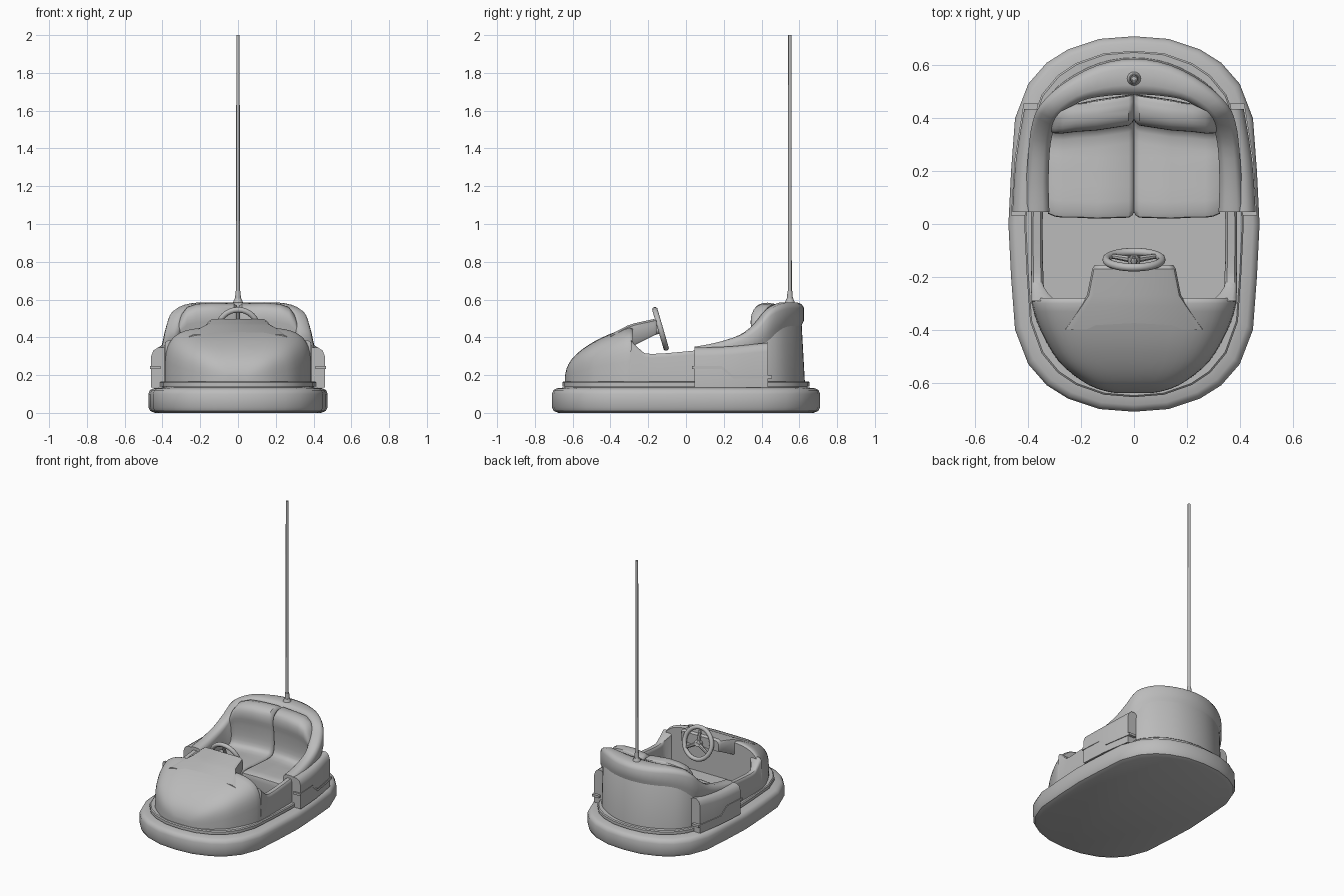
import bpy
import bmesh
import math
from mathutils import Vector

if "Cube" in bpy.data.objects:
    bpy.data.objects.remove(bpy.data.objects["Cube"], do_unlink=True)

grey = bpy.data.materials.new("plain grey")
grey.use_nodes = True
colour = (0.5, 0.5, 0.5, 1)
grey.diffuse_color = colour
grey.node_tree.nodes["Principled BSDF"].inputs["Base Color"].default_value = colour
parts = []


def finish(name, bm):
    """Turn a bmesh into a named, coloured object."""
    bmesh.ops.recalc_face_normals(bm, faces=bm.faces[:])
    mesh = bpy.data.meshes.new(name)
    bm.to_mesh(mesh)
    bm.free()
    mesh.materials.append(grey)
    obj = bpy.data.objects.new(name, mesh)
    bpy.context.collection.objects.link(obj)
    parts.append(obj)
    return obj


def loft(name, rings):
    """Skin a row of closed rings and cap both ends."""
    bm = bmesh.new()
    rows = [[bm.verts.new(p) for p in ring] for ring in rings]
    count = len(rows[0])
    for a, b in zip(rows, rows[1:]):
        for i in range(count):
            j = (i + 1) % count
            bm.faces.new((a[i], a[j], b[j], b[i]))
    bm.faces.new(rows[0])
    bm.faces.new(rows[-1])
    return finish(name, bm)


def spline(points, steps):
    """Resample a row of number tuples as a smooth curve through them."""
    pts = [Vector(p) for p in points]
    out = []
    for i in range(len(pts) - 1):
        before, a, b = pts[max(i - 1, 0)], pts[i], pts[i + 1]
        after = pts[min(i + 2, len(pts) - 1)]
        for s in range(steps):
            t = s / steps
            out.append(a + (b - before) * (t / 2)
                       + (before * 2 - a * 5 + b * 4 - after) * (t * t / 2)
                       + (a * 3 - before - b * 3 + after) * (t ** 3 / 2))
    return out + [pts[-1]]


def rail(name, stations, edge, drop, steps, wrap=True, lean=1):
    """Wall along stations of outer x, y, inner x, y, top and bottom."""
    if wrap:
        stations = stations + [(-s[0], s[1], -s[2], s[3], s[4], s[5])
                               for s in reversed(stations[:-1])]
    rings = []
    for ox, oy, ix, iy, top, low in spline(stations, steps):
        ring = [(ox, oy, low), (ox, oy * lean, top - drop)]
        for f, z in ((edge / 3, top - drop / 3), (edge, top),
                     (1 - edge, top), (1 - edge / 3, top - drop / 3)):
            ring.append((ox + (ix - ox) * f, (oy + (iy - oy) * f) * lean, z))
        ring += [(ix, iy, top - drop), (ix, iy, min(low, 0.2))]
        rings.append(ring)
    return loft(name, rings)


def mirrored(obj):
    mod = obj.modifiers.new("mirror", 'MIRROR')
    mod.use_axis = (True, False, False)
    mod.use_mirror_merge = False


def tube(name, a, b, r1, r2, sides=16):
    """Tapered round bar between two points."""
    a, b = Vector(a), Vector(b)
    bm = bmesh.new()
    bmesh.ops.create_cone(bm, cap_ends=True, segments=sides, radius1=r1,
                          radius2=r2, depth=(b - a).length)
    obj = finish(name, bm)
    obj.rotation_mode = 'QUATERNION'
    obj.rotation_quaternion = Vector((0, 0, 1)).rotation_difference(b - a)
    obj.location = (a + b) / 2


# Oval footprint shared by the bumper and the ledge
quarter = [(0.475, 0), (0.465, 0.2), (0.45, 0.4), (0.4, 0.53),
           (0.33, 0.61), (0.25, 0.66), (0.13, 0.7)]
right = quarter + [(0, 0.71)] + [(-x, y) for x, y in reversed(quarter)]
footprint = right + [(x, -y) for x, y in reversed(right[1:-1])]


def oval(inset_x, inset_y, z):
    return [(x * (1 - inset_x / 0.475), y * (1 - inset_y / 0.71), z)
            for x, y in footprint]


loft("bumper", [oval(d, d, z) for d, z in
                ((0.035, 0), (0.01, 0.01), (0, 0.03), (0, 0.1),
                 (0.008, 0.12), (0.025, 0.13), (0.07, 0.135))])
loft("floor_ledge", [oval(0.06 + d, 0.055 + d, z) for d, z in
                     ((0.012, 0.12), (0.012, 0.14), (0, 0.14),
                      (0, 0.16), (0.006, 0.166))])

# Hood: arched sections of y, half width and top
hood = []
for y, w, top in spline([(-0.64, 0.06, 0.2), (-0.632, 0.11, 0.235),
                         (-0.61, 0.17, 0.278), (-0.57, 0.23, 0.32),
                         (-0.52, 0.285, 0.357), (-0.45, 0.33, 0.397),
                         (-0.37, 0.368, 0.43), (-0.3, 0.387, 0.453),
                         (-0.28, 0.382, 0.445)], 2):
    arch = []
    for i in range(25):
        a = math.pi * i / 24
        c, s = math.cos(a), math.sin(a)
        arch.append((math.copysign(abs(c) ** 0.45, c) * w, y,
                     0.15 + (top - 0.15) * abs(s) ** 0.45))
    hood.append(arch)
loft("hood", hood)

# Dashboard hump that reaches back to the steering wheel
dash = []
for y, w, top, low in ((-0.4, 0.27, 0.415, 0.3), (-0.31, 0.205, 0.462, 0.34),
                       (-0.27, 0.178, 0.475, 0.36), (-0.17, 0.158, 0.497, 0.41),
                       (-0.155, 0.148, 0.487, 0.415)):
    side = [(w * 0.96, low), (w, low + 0.01), (w, top - 0.03),
            (w * 0.96, top - 0.01), (w * 0.86, top)]
    dash.append([(x, y, z) for x, z in side]
                + [(-x, y, z) for x, z in reversed(side)])
loft("dashboard", dash)

# Side sills and rear shell
rail("body_shell", [
    (0.387, -0.3, 0.29, -0.3, 0.385, 0.15),
    (0.389, -0.25, 0.335, -0.25, 0.335, 0.15),
    (0.39, -0.19, 0.343, -0.19, 0.312, 0.15),
    (0.39, 0.05, 0.345, 0.05, 0.33, 0.15),
    (0.385, 0.25, 0.335, 0.25, 0.35, 0.15),
    (0.37, 0.38, 0.31, 0.34, 0.42, 0.15),
    (0.325, 0.48, 0.27, 0.42, 0.48, 0.15),
    (0.25, 0.55, 0.2, 0.48, 0.5, 0.15),
    (0.13, 0.61, 0.1, 0.52, 0.51, 0.15),
    (0, 0.63, 0, 0.54, 0.51, 0.15)], 0.2, 0.02, 3, lean=0.97)

# Padded surround: arm rests rising into the back rim
rail("seat_surround", [
    (0.415, 0.045, 0.32, 0.045, 0.35, 0.29),
    (0.408, 0.16, 0.323, 0.16, 0.372, 0.3),
    (0.398, 0.29, 0.318, 0.28, 0.412, 0.33),
    (0.385, 0.38, 0.305, 0.35, 0.47, 0.37),
    (0.355, 0.45, 0.28, 0.41, 0.545, 0.43),
    (0.27, 0.53, 0.2, 0.465, 0.58, 0.475),
    (0.14, 0.6, 0.1, 0.485, 0.585, 0.485),
    (0, 0.625, 0, 0.49, 0.585, 0.49)], 0.27, 0.03, 3)

# Side pods with a stepped trim strip
mirrored(rail("side_pod", [
    (0.46, 0.045, 0.36, 0.045, 0.345, 0.135),
    (0.447, 0.24, 0.35, 0.24, 0.352, 0.135),
    (0.415, 0.435, 0.33, 0.435, 0.372, 0.135)], 0.35, 0.045, 3, wrap=False))
strip = []
for y, x, z in ((0.033, 0.465, 0.24), (0.19, 0.455, 0.24),
                (0.25, 0.451, 0.19), (0.455, 0.418, 0.19)):
    strip.append([(x, y, z - 0.008), (x, y, z + 0.008),
                  (x - 0.055, y, z + 0.008), (x - 0.055, y, z - 0.008)])
mirrored(loft("trim_strip", strip))

# Bench seat: one padded half, mirrored to leave a crease
profile = spline([(0.03, 0.16), (0.024, 0.25), (0.045, 0.287), (0.2, 0.28),
                  (0.35, 0.275), (0.387, 0.32), (0.385, 0.43), (0.375, 0.5),
                  (0.385, 0.55), (0.42, 0.575), (0.47, 0.575), (0.49, 0.53),
                  (0.49, 0.16)], 3)
seat = []
for x, sink, rise, back in ((0, 0.02, 0.98, 0.49), (0.006, 0.009, 0.99, 0.49),
                            (0.02, 0, 1, 0.49), (0.14, -0.004, 1, 0.48),
                            (0.22, 0, 0.99, 0.455), (0.27, 0, 0.93, 0.43),
                            (0.3, 0.004, 0.8, 0.41), (0.325, 0.015, 0.6, 0.39)):
    ring = []
    for y, z in profile:
        if z > 0.3:
            z = 0.3 + (z - 0.3) * rise
        if y > 0.3:
            y -= 0.12 * x
        ring.append((x, min(y + sink, back), max(z - sink, 0.16)))
    seat.append(ring)
mirrored(loft("bench_seat", seat))

# Steering wheel
centre = Vector((0, -0.135, 0.445))
axis = Vector((0, 0.96, 0.28))
up = Vector((0, -0.28, 0.96))
tilt = math.atan2(-axis.y, axis.z)
bpy.ops.mesh.primitive_torus_add(location=centre, rotation=(tilt, 0, 0),
                                 major_radius=0.105, minor_radius=0.015,
                                 major_segments=32, minor_segments=10)
wheel = bpy.context.object
wheel.name = "steering_wheel"
wheel.data.materials.append(grey)
parts.append(wheel)
for k in range(3):
    a = math.radians(90 + 120 * k)
    rim = centre + up * (0.1 * math.sin(a)) + Vector((0.1 * math.cos(a), 0, 0))
    tube("wheel_spoke", centre, rim, 0.014, 0.009, 8)
tube("steering_column", centre - axis * 0.1, centre + axis * 0.012, 0.026, 0.022)

# Power pole on the back rim
tube("pole_base", (0, 0.55, 0.575), (0, 0.55, 0.605), 0.03, 0.018)
tube("pole_socket", (0, 0.55, 0.6), (0, 0.55, 0.645), 0.016, 0.013)
tube("pole", (0, 0.55, 0.6), (0, 0.55, 2), 0.01, 0.009, 12)

# Soft shading with crisp edges
bpy.ops.object.select_all(action='DESELECT')
for obj in parts:
    obj.select_set(True)
bpy.context.view_layer.objects.active = parts[0]
bpy.ops.object.shade_smooth_by_angle(angle=math.radians(40))
